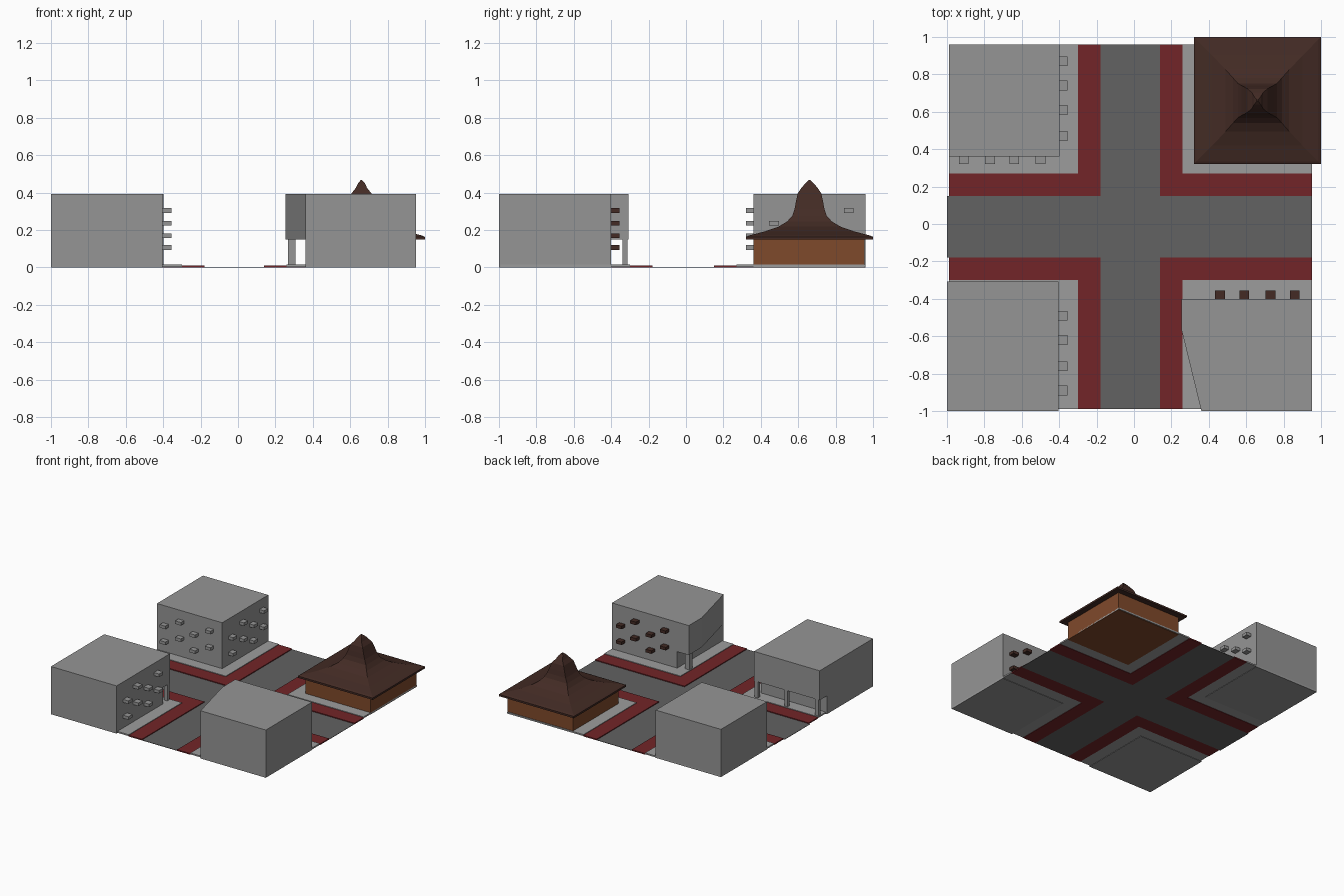
import bpy, bmesh

if "Cube" in bpy.data.objects:
    bpy.data.objects.remove(bpy.data.objects["Cube"])


def material(name, r, g, b):
    m = bpy.data.materials.new(name)
    m.diffuse_color = (r, g, b, 1)
    m.use_nodes = True
    m.node_tree.nodes["Principled BSDF"].inputs["Base Color"].default_value = m.diffuse_color
    return m


ASPHALT = material("asphalt", 0.122, 0.122, 0.122)
CONCRETE = material("concrete", 0.30, 0.30, 0.30)
PAVING = material("paving", 0.335, 0.335, 0.335)
RED = material("red_lane", 0.17, 0.018, 0.021)
WALL = material("clay_wall", 0.213, 0.067, 0.024)
ROOF = material("dark_roof", 0.056, 0.024, 0.018)


def finish(name, bm, mat):
    bmesh.ops.recalc_face_normals(bm, faces=bm.faces[:])
    me = bpy.data.meshes.new(name)
    bm.to_mesh(me)
    bm.free()
    ob = bpy.data.objects.new(name, me)
    bpy.context.collection.objects.link(ob)
    me.materials.append(mat)
    return ob


def prism(name, outline, z0, z1, mat=CONCRETE):
    """Extrude a flat outline from z0 to z1."""
    bm = bmesh.new()
    face = bm.faces.new([bm.verts.new((x, y, z0)) for x, y in outline])
    ext = bmesh.ops.extrude_face_region(bm, geom=[face], use_keep_orig=True)
    top = [v for v in ext["geom"] if isinstance(v, bmesh.types.BMVert)]
    bmesh.ops.translate(bm, verts=top, vec=(0, 0, z1 - z0))
    return finish(name, bm, mat)


def box(name, x0, x1, y0, y1, z0, z1, mat=CONCRETE):
    return prism(name, [(x0, y0), (x1, y0), (x1, y1), (x0, y1)], z0, z1, mat)


# Road cross
W, E, S, N = -0.99, 0.953, -0.99, 0.96
rx0, rx1, ry0, ry1 = -0.18, 0.14, -0.18, 0.15
prism("road", [(rx0, S), (rx1, S), (rx1, ry0), (E, ry0), (E, ry1), (rx1, ry1),
               (rx1, N), (rx0, N), (rx0, ry1), (-1.0, ry1), (-1.0, ry0), (rx0, ry0)],
      0, 0.003, ASPHALT)

# Red lane (L shape) and pavement in each quarter
quarters = {"back_left": (W, N, rx0, ry1), "front_left": (W, S, rx0, ry0),
            "front_right": (E, S, rx1, ry0), "back_right": (E, N, rx1, ry1)}
for q, (ox, oy, ix, iy) in quarters.items():
    px = ix + (0.12 if ox > 0 else -0.12)
    py = iy + (0.12 if oy > 0 else -0.12)
    prism("red_lane_" + q, [(ix, iy), (ox, iy), (ox, py), (px, py), (px, oy), (ix, oy)],
          0, 0.01, RED)
    box("pavement_" + q, min(px, ox), max(px, ox), min(py, oy), max(py, oy),
        0.003, 0.015, PAVING)


# Balconies: two per column, alternate columns shifted one floor
def balconies(name, wall, out, centres, along_x, mat=CONCRETE):
    a, b = sorted((wall, wall + out))
    for i, c in enumerate(centres):
        for z in ((0.305, 0.17) if i % 2 == 0 else (0.237, 0.107)):
            lo, hi = c - 0.026, c + 0.026
            rect = (lo, hi, a, b) if along_x else (a, b, lo, hi)
            box(f"{name}_balcony", *rect, z - 0.013, z + 0.012, mat)


# Back left block
box("back_left_block", -0.99, -0.397, 0.362, 0.96, 0, 0.392)
balconies("back_left_south", 0.362, -0.042, (-0.50, -0.64, -0.77, -0.91), True)
balconies("back_left_east", -0.397, 0.042, (0.87, 0.74, 0.61, 0.47), False)

# Front left block with overhanging upper floors on columns
box("front_left_block", -1.0, -0.403, -1.0, -0.40, 0, 0.392)
box("front_left_overhang", -1.0, -0.403, -0.40, -0.307, 0.15, 0.392)
for x in (-0.42, -0.69, -0.97):
    box("front_left_column", x - 0.014, x + 0.014, -0.338, -0.312, 0.015, 0.15)
balconies("front_left_east", -0.403, 0.048, (-0.49, -0.62, -0.76, -0.89), False)

# Front right block with a wedge-shaped overhang on a column
box("front_right_block", 0.36, 0.953, -1.0, -0.40, 0, 0.392)
prism("front_right_overhang", [(0.36, -1.0), (0.36, -0.40), (0.255, -0.40), (0.255, -0.57)],
      0.15, 0.392)
box("front_right_column", 0.267, 0.308, -0.465, -0.425, 0.015, 0.15)
balconies("front_right_north", -0.40, 0.045, (0.46, 0.59, 0.73, 0.86), True, ROOF)

# Pavilion: low wall, eaves slab and a curved square spire roof
box("pavilion_wall", 0.36, 0.953, 0.36, 0.953, 0, 0.15, WALL)
c = 0.66
profile = [(0.34, 0.34, 0.148), (0.34, 0.34, 0.163), (0.325, 0.325, 0.17), (0.24, 0.24, 0.192),
           (0.17, 0.165, 0.218), (0.13, 0.12, 0.245), (0.105, 0.092, 0.275),
           (0.085, 0.08, 0.31), (0.07, 0.073, 0.35), (0.054, 0.063, 0.395),
           (0.030, 0.043, 0.425), (0.018, 0.022, 0.45), (0.004, 0.004, 0.466)]
bm = bmesh.new()
rings = []
for hx, hy, z in profile:
    rings.append([bm.verts.new((c + sx * hx, c + sy * hy, z))
                  for sx, sy in ((-1, -1), (1, -1), (1, 1), (-1, 1))])
for lower, upper in zip(rings, rings[1:]):
    for i in range(4):
        j = (i + 1) % 4
        bm.faces.new((lower[i], lower[j], upper[j], upper[i]))
bm.faces.new(rings[0][::-1])
bm.faces.new(rings[-1])
finish("pavilion_roof", bm, ROOF)
